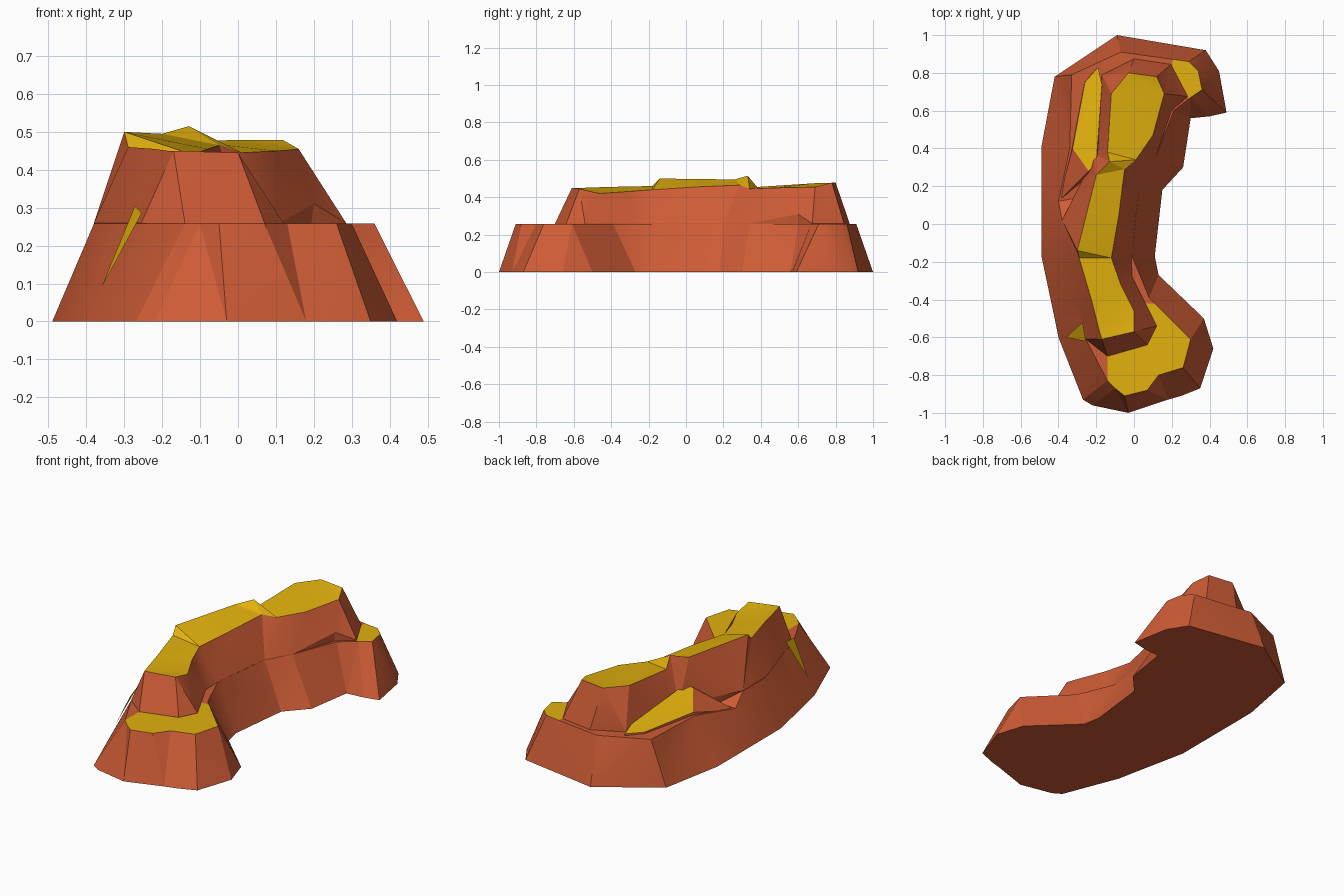
import bpy, bmesh, math
from mathutils import Vector

cube = bpy.data.objects.get("Cube")
if cube:
    bpy.data.objects.remove(cube, do_unlink=True)


def make_material(name, colour):
    mat = bpy.data.materials.new(name)
    mat.use_nodes = True
    mat.diffuse_color = colour
    mat.node_tree.nodes["Principled BSDF"].inputs["Base Color"].default_value = colour
    return mat


ROCK, SAND = 0, 1
materials = [make_material("orange rock", (0.61, 0.106, 0.036, 1)),
             make_material("yellow sand", (0.76, 0.44, 0.004, 1))]


def finish(name, bm):
    """Turn a bmesh into a named object with both materials."""
    mesh = bpy.data.meshes.new(name)
    bm.to_mesh(mesh)
    bm.free()
    for mat in materials:
        mesh.materials.append(mat)
    obj = bpy.data.objects.new(name, mesh)
    bpy.context.collection.objects.link(obj)
    bpy.ops.object.select_all(action='DESELECT')
    obj.select_set(True)
    bpy.context.view_layer.objects.active = obj
    bpy.ops.object.shade_smooth_by_angle(angle=math.radians(20))
    return obj


def rock(name, rings, cuts=(), is_sand=lambda centre: True):
    """Loft equal rings upwards; cap faces that pass is_sand turn yellow."""
    bm = bmesh.new()
    loops = [[bm.verts.new(p) for p in ring] for ring in rings]
    bm.faces.new(loops[0][::-1])
    for low, high in zip(loops, loops[1:]):
        for i in range(len(low)):
            j = (i + 1) % len(low)
            bm.faces.new((low[i], low[j], high[j], high[i]))
    # Mark the cap so that it can be found after cutting
    bm.faces.new(loops[-1]).material_index = SAND
    bmesh.ops.triangulate(bm, faces=bm.faces[:])
    for point, normal in cuts:
        top = [f for f in bm.faces if f.material_index == SAND]
        geom = top + list({e for f in top for e in f.edges})
        geom += list({v for f in top for v in f.verts})
        bmesh.ops.bisect_plane(bm, geom=geom, plane_co=point, plane_no=normal)
    for face in bm.faces:
        if face.material_index == SAND and not is_sand(face.calc_center_median()):
            face.material_index = ROCK
    bmesh.ops.recalc_face_normals(bm, faces=bm.faces[:])
    return finish(name, bm)


# Lower mesa: each row is ground x, y then shoulder x, y and its height if special
shoulder_height = 0.258
base_plan = [
    (-.03, -1, -.05, -.91), (.18, -.93, .07, -.88), (.25, -.91, .13, -.80),
    (.35, -.87, .26, -.76), (.42, -.66, .30, -.61), (.37, -.50, .12, -.43),
    (.13, -.27, .08, -.39), (.11, -.17, -.015, -.16), (.15, .18, .03, .20),
    (.26, .30, .11, .34), (.30, .56, .21, .60), (.40, .57, .30, .67),
    (.49, .59, .36, .71), (.45, .81, .34, .81), (.38, .92, .29, .86),
    (-.09, 1, -.07, .91), (-.42, .78, -.33, .79), (-.49, .41, -.34, .40, .25),
    (-.49, .18, -.40, .12, .2), (-.49, .03, -.38, .02), (-.49, -.17, -.38, -.18),
    (-.42, -.50, -.28, -.50), (-.40, -.60, -.255, -.61), (-.27, -.93, -.14, -.83),
    (-.22, -.96, -.10, -.87)]


def shelf_is_sand(c):
    front_terrace = c.y < -0.42 and c.x > -0.14
    back_pillar = c.x > 0.2 and c.y > 0.67
    return front_terrace or back_pillar


rock("lower_mesa",
     [[(a, b, 0) for a, b, *rest in base_plan],
      [(c, d, h[0] if h else shoulder_height) for a, b, c, d, *h in base_plan]],
     cuts=[((0, -.42, 0), (0, 1, 0)), ((-.14, 0, 0), (1, 0, 0)),
           ((.2, 0, 0), (1, 0, 0)), ((0, .67, 0), (0, 1, 0))],
     is_sand=shelf_is_sand)

# Upper ridge: each row is foot x, y then rim x, y, z
ridge_plan = [
    (-.14, -.70, -.17, -.61, .45), (.07, -.64, 0, -.57, .445),
    (.12, -.54, 0, -.46, .42), (-.01, -.28, -.07, -.32, .43),
    (-.015, -.16, -.12, -.18, .44), (.01, .05, -.08, .05, .455),
    (.03, .20, -.05, .29, .465), (.11, .34, .01, .34, .445),
    (.20, .60, .10, .47, .45), (.285, .675, .16, .69, .455),
    (.195, .845, .12, .78, .478), (0, .875, -.03, .80, .478),
    (-.17, .79, -.12, .69, .475), (-.21, .45, -.14, .38, .455),
    (-.22, .38, -.13, .33, .515), (-.25, .28, -.20, .26, .495),
    (-.38, .02, -.30, -.14, .50), (-.38, -.18, -.29, -.18, .46),
    (-.28, -.50, -.22, -.42, .455), (-.255, -.61, -.185, -.56, .45)]


def foot_height(y):
    # The back corner of the foot sits on a raised step
    return 0.31 if y == 0.60 else 0.26


rock("upper_ridge",
     [[(a * 0.9, b, 0.15) for a, b, *rim in ridge_plan],
      [(a, b, foot_height(b)) for a, b, *rim in ridge_plan],
      [tuple(rim) for a, b, *rim in ridge_plan]])

# Sloping bench on the outer flank
bench_foot = [(-.16, .30), (-.18, .74), (-.19, .84), (-.265, .76), (-.34, .40), (-.40, .12)]
bench_rim = [(-.20, .32, .35), (-.17, .74, .285), (-.19, .83, .268),
             (-.26, .75, .266), (-.325, .40, .264), (-.24, .28, .34)]
rock("side_bench", [[(x, y, 0.19) for x, y in bench_foot], bench_rim])

# Thin sand streak on the front flank
streak = bmesh.new()
face = streak.faces.new([streak.verts.new(p) for p in
                         [(-.36, -.60, .09), (-.254, -.622, .285), (-.272, -.52, .305)]])
face.material_index = SAND
face.normal_update()
if face.normal.dot(Vector((-1, 0, 0))) < 0:
    face.normal_flip()
finish("sand_streak", streak)
